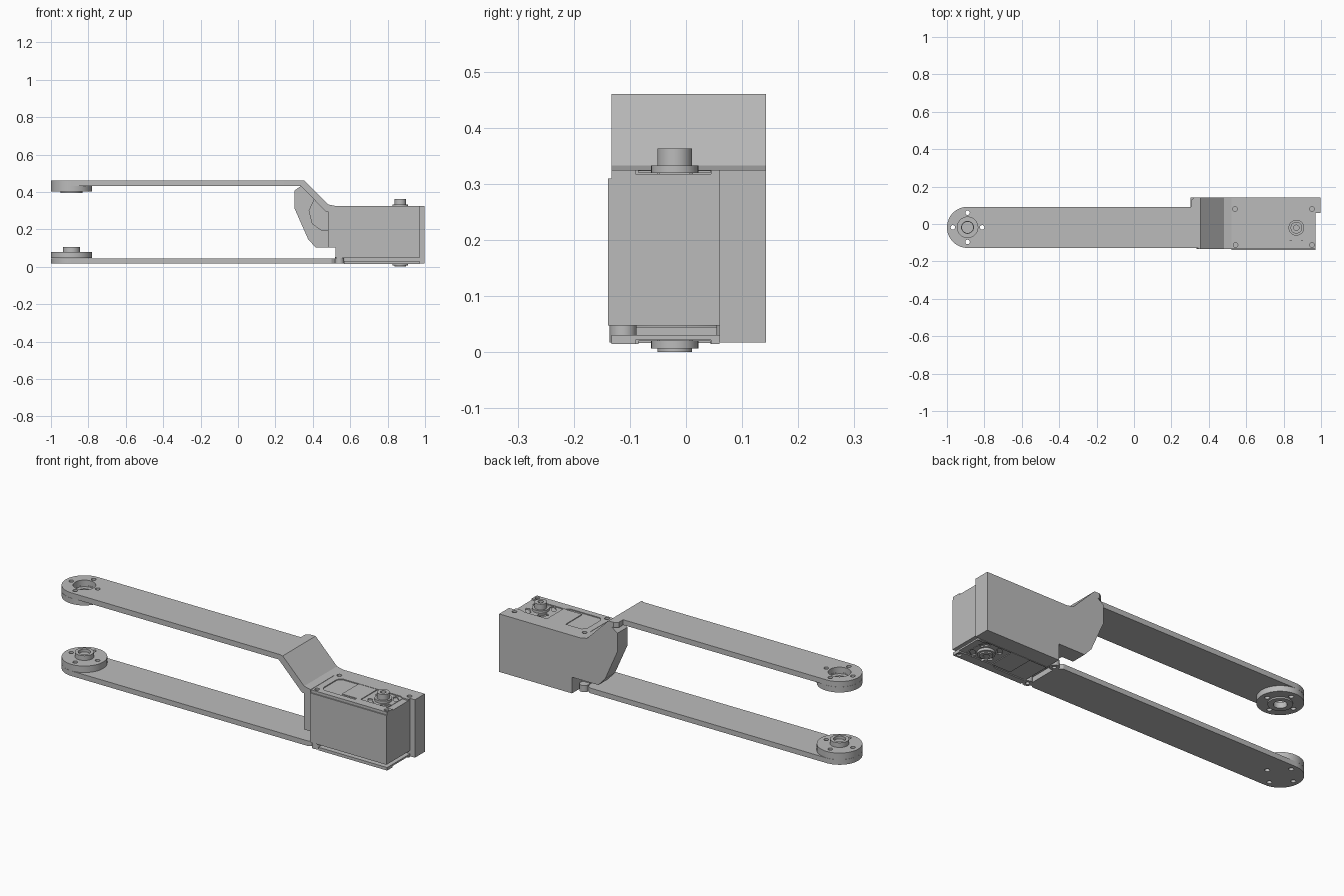
import bpy, bmesh
from math import pi, cos, sin
from mathutils import Vector

cube = bpy.data.objects.get("Cube")
if cube:
    bpy.data.objects.remove(cube, do_unlink=True)

grey = bpy.data.materials.new("plain grey")
grey.use_nodes = True
COLOUR = (0.5, 0.5, 0.5, 1)
grey.diffuse_color = COLOUR
grey.node_tree.nodes["Principled BSDF"].inputs["Base Color"].default_value = COLOUR


def prism(name, points, low, high, axis="z"):
    """Extrude an outline: (x, y) along z, or (x, z) along y."""
    place = (lambda p, t: (p[0], p[1], t)) if axis == "z" else (lambda p, t: (p[0], t, p[1]))
    bm = bmesh.new()
    base = bm.faces.new([bm.verts.new(place(p, low)) for p in points])
    top = bmesh.ops.extrude_face_region(bm, geom=[base])["geom"]
    shift = Vector(place((0, 0), high - low))
    bmesh.ops.translate(bm, vec=shift, verts=[v for v in top if isinstance(v, bmesh.types.BMVert)])
    bmesh.ops.recalc_face_normals(bm, faces=bm.faces)
    mesh = bpy.data.meshes.new(name)
    bm.to_mesh(mesh)
    bm.free()
    mesh.materials.append(grey)
    obj = bpy.data.objects.new(name, mesh)
    bpy.context.collection.objects.link(obj)
    return obj


def circle(x, y, r, start=0, sweep=2 * pi, n=40):
    closed = sweep > 6
    return [(x + r * cos(start + sweep * i / n), y + r * sin(start + sweep * i / n))
            for i in range(n if closed else n + 1)]


def rect(x0, x1, y0, y1):
    return [(x0, y0), (x1, y0), (x1, y1), (x0, y1)]


def disc(name, x, y, r, low, high):
    return prism(name, circle(x, y, r), low, high)


def cut(obj, *cutters):
    """Subtract each cutter, then discard it."""
    for cutter in cutters:
        cutter.hide_render = True
        mod = obj.modifiers.new("cut", "BOOLEAN")
        mod.operation, mod.solver, mod.object = "DIFFERENCE", "EXACT", cutter
        bpy.ops.object.select_all(action="DESELECT")
        bpy.context.view_layer.objects.active = obj
        obj.select_set(True)
        bpy.ops.object.modifier_apply(modifier=mod.name)
        bpy.data.objects.remove(cutter, do_unlink=True)


def smooth(obj):
    bpy.ops.object.select_all(action="DESELECT")
    bpy.context.view_layer.objects.active = obj
    obj.select_set(True)
    bpy.ops.object.shade_smooth_by_angle(angle=0.5)


PX, PY, R = -0.89, -0.018, 0.11      # pivot at the far end of both arms
SX, SY = 0.868, -0.02                # motor shaft
FRONT, INNER, BACK = -0.133, 0.06, 0.143
ROUND_END = circle(PX, PY, R, pi / 2, pi, 32)


def bolt_ring(low, high):
    return [disc("bolt_hole", PX + 0.078 * cos(a), PY + 0.078 * sin(a), 0.012, low, high)
            for a in (0, pi / 2, pi, 3 * pi / 2)]


# Upper arm, widened where it meets the side wall
upper_arm = prism("upper_arm", ROUND_END + [(0.345, PY - R), (0.345, BACK), (0.325, BACK),
                  (0.305, 0.128), (0.305, PY + R)], 0.432, 0.46)
upper_boss = disc("upper_boss", PX, PY, R, 0.402, 0.4315)
upper_hub = disc("upper_hub", PX, PY, 0.058, 0.394, 0.425)
for part in (upper_arm, upper_boss):
    cut(part, disc("recess", PX, PY, 0.055, 0.425, 0.5), *bolt_ring(0.39, 0.5))
for part in (upper_boss, upper_hub):
    cut(part, disc("bore", PX, PY, 0.032, 0.35, 0.5))

# Lower arm with its pivot and the lugs under the motor
lower_arm = prism("lower_arm", ROUND_END + [(0.5, PY - R), (0.53, PY - R + 0.02),
                  (0.53, PY + R - 0.02), (0.5, PY + R)], 0.018, 0.045)
lower_boss = disc("lower_boss", PX, PY, R, 0.0455, 0.08)
for part in (lower_arm, lower_boss):
    cut(part, *bolt_ring(0, 0.1))
lower_pivot = disc("lower_pivot", PX, PY, 0.046, 0.08, 0.105)
cut(lower_pivot, disc("bore", PX, PY, 0.03, 0.09, 0.2))
for y in (-0.112, 0.078):
    lug = disc("arm_lug", 0.543, y, 0.024, 0.017, 0.052)
    cut(lug, disc("screw_hole", 0.543, y, 0.01, 0, 0.04))

# Sloped plate joining the upper arm to the bracket
slope = prism("sloped_plate", [(0.335, 0.432), (0.345, 0.46), (0.356, 0.46), (0.482, 0.333),
              (0.52, 0.325), (0.52, 0.295), (0.47, 0.295)], FRONT, BACK, "y")

# Side wall running behind the motor, with a stepped inner rib
side_wall = prism("side_wall", [(0.335, 0.431), (0.303, 0.408), (0.303, 0.31), (0.375, 0.147),
                  (0.415, 0.103), (0.57, 0.103), (0.57, 0.017), (0.998, 0.017),
                  (0.998, 0.325), (0.49, 0.325), (0.356, 0.458)], INNER, BACK, "y")
for x in (0.54, 0.952):
    cut(side_wall, disc("screw_hole", x, 0.08, 0.012, 0.3, 0.4))
inner_rib = prism("inner_rib", [(0.41, 0.37), (0.378, 0.30), (0.395, 0.23), (0.45, 0.19),
                  (0.49, 0.19), (0.49, 0.32)], 0.03, INNER, "y")
end_plate = prism("end_plate", rect(0.482, 0.52, 0.103, 0.324), FRONT, INNER, "y")

# Motor body
motor = prism("motor_body", rect(0.521, 0.97, 0.048, 0.31), -0.139, INNER, "y")

# Motor covers, shafts and slots, the same above and below
for side, label in ((1, "top"), (-1, "bottom")):
    def z(h):
        return 0.17 + side * h

    def span(a, b):
        return sorted((z(a), z(b)))

    left = 0.522 if side > 0 else 0.566
    cover = prism(label + "_cover", rect(left, 0.97, FRONT, INNER), *span(0.139, 0.155))
    panel = [(0.575, -0.10), (0.75, -0.10), (0.77, -0.085), (0.94, -0.085), (0.94, 0.04),
             (0.92, 0.055), (0.575, 0.055), (0.557, 0.035), (0.557, -0.08)]
    cut(cover, prism("panel_recess", panel, *span(0.150, 0.17)))
    for x in (0.543, 0.952):
        if x > left:
            cut(cover, disc("screw_hole", x, -0.112, 0.012, *span(0.145, 0.17)))
    # Opening toward the outer end
    cut(cover, prism("end_notch", rect(0.935, 0.99, -0.09, 0.045), *span(0.148, 0.17)))
    # Vent slots fanned around the shaft
    for k in range(4):
        a = pi / 4 + k * pi / 2
        arc = circle(SX, SY, 0.074, a - 0.4, 0.8, 8) + circle(SX, SY, 0.052, a + 0.4, -0.8, 8)
        cut(cover, prism("vent", arc, *span(0.143, 0.17)))
    raised = prism(label + "_raised_panel", rect(0.67, 0.78, -0.085, 0.054), *span(0.150, 0.154))
    seat = disc(label + "_shaft_seat", SX, SY, 0.042, *span(0.145, 0.163))
    shaft = disc(label + "_shaft", SX, SY, 0.031, *span(0.163, 0.193 if side > 0 else 0.17))
    cut(shaft, disc("shaft_bore", SX, SY, 0.014, *span(0.166, 0.21)))

for obj in list(bpy.context.scene.objects):
    if obj.type == "MESH":
        smooth(obj)
